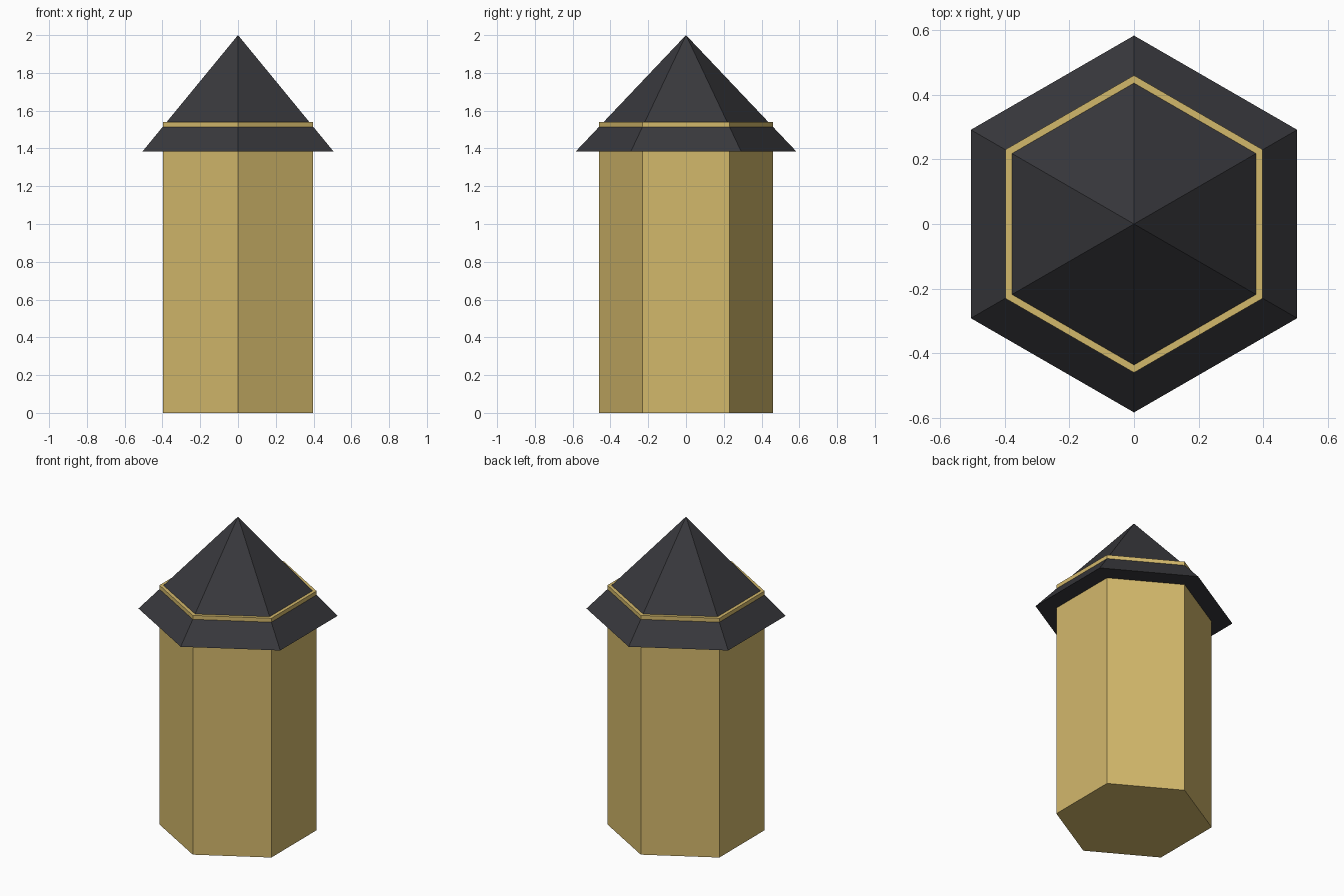
import bpy

cube = bpy.data.objects.get("Cube")
if cube:
    bpy.data.objects.remove(cube, do_unlink=True)


def make_material(name, rgb):
    mat = bpy.data.materials.new(name)
    mat.use_nodes = True
    mat.diffuse_color = (*rgb, 1)
    mat.node_tree.nodes["Principled BSDF"].inputs["Base Color"].default_value = (*rgb, 1)
    return mat


def hexagon_part(name, mat, bottom_radius, top_radius, bottom, top):
    """Six-sided prism or pyramid with corners on the y axis."""
    bpy.ops.mesh.primitive_cone_add(
        vertices=6, radius1=bottom_radius, radius2=top_radius,
        depth=top - bottom, location=(0, 0, (bottom + top) / 2))
    part = bpy.context.object
    part.name = name
    part.data.materials.append(mat)
    return part


gold = make_material("warm gold", (0.65, 0.48, 0.148))
slate = make_material("dark slate", (0.04, 0.04, 0.046))

# Column, whose upper rim shows through the roof as a thin band
hexagon_part("column", gold, 0.46, 0.46, 0, 1.54)

# Pointed roof with overhanging eaves
hexagon_part("roof", slate, 0.583, 0, 1.385, 2)
